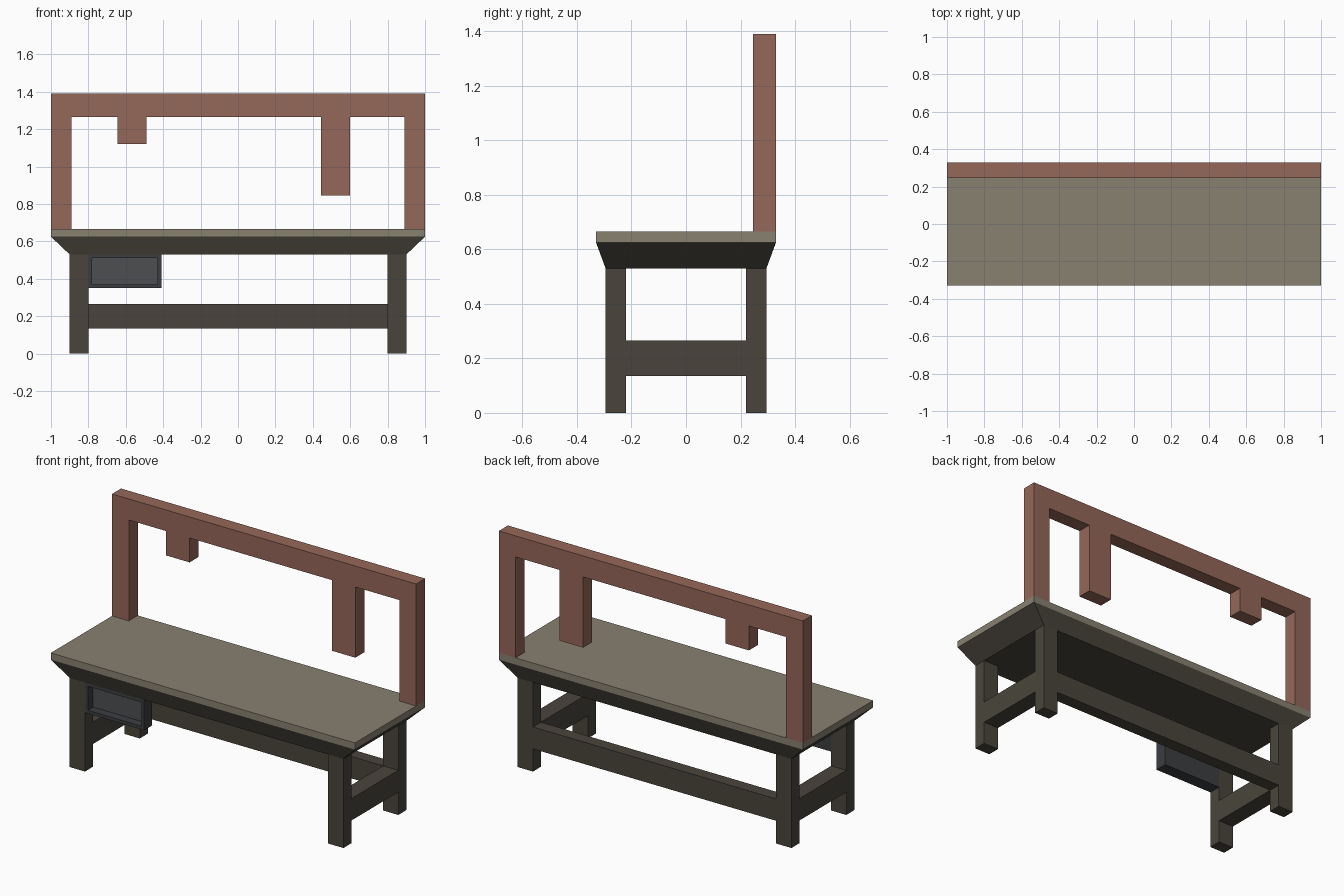
import bpy, bmesh
from math import radians

if "Cube" in bpy.data.objects:
    bpy.data.objects.remove(bpy.data.objects["Cube"])


def material(name, rgb):
    m = bpy.data.materials.new(name)
    m.diffuse_color = (*rgb, 1)
    m.use_nodes = True
    m.node_tree.nodes["Principled BSDF"].inputs["Base Color"].default_value = m.diffuse_color
    return m


def finish(bm, name, mat):
    bmesh.ops.recalc_face_normals(bm, faces=bm.faces[:])
    me = bpy.data.meshes.new(name)
    bm.to_mesh(me)
    bm.free()
    me.materials.append(mat)
    ob = bpy.data.objects.new(name, me)
    bpy.context.collection.objects.link(ob)
    return ob


def add_box(bm, lo, hi):
    verts = bmesh.ops.create_cube(bm, size=1)["verts"]
    for v in verts:
        v.co = [(a + b) / 2 + c * (b - a) for a, b, c in zip(lo, hi, v.co)]
    return verts


def merge_cells(bm):
    """Weld adjoining boxes into one shell and remove the shared inner walls."""
    bmesh.ops.remove_doubles(bm, verts=bm.verts[:], dist=1e-4)
    seen, inner = {}, set()
    for f in bm.faces:
        key = frozenset(v.index for v in f.verts)
        if key in seen:
            inner.update((f, seen[key]))
        seen[key] = f
    bmesh.ops.delete(bm, geom=list(inner), context='FACES')


top_wood = material("top_wood", (0.25, 0.22, 0.165))
dark_wood = material("dark_wood", (0.068, 0.06, 0.045))
red_wood = material("red_wood", (0.30, 0.135, 0.10))
dark_metal = material("dark_metal", (0.045, 0.047, 0.053))
panel_metal = material("panel_metal", (0.075, 0.077, 0.082))

# Table top
bm = bmesh.new()
add_box(bm, (-1, -0.33, 0.625), (1, 0.33, 0.665))
finish(bm, "table_top", top_wood)

# Base: legs, side and back stretchers, and the flared apron as one shell
xs, ys = (-0.9, -0.8, 0.8, 0.9), (-0.295, -0.22, 0.22, 0.295)
zs = (0, 0.135, 0.265, 0.53, 0.625)
bm = bmesh.new()
for i in range(3):
    for j in range(3):
        for k in range(4):
            leg = i != 1 and j != 1
            stretcher = k == 1 and (i != 1 or j == 2)
            if leg or stretcher or k == 3:
                add_box(bm, (xs[i], ys[j], zs[k]), (xs[i + 1], ys[j + 1], zs[k + 1]))
bm.verts.index_update()
bmesh.ops.remove_doubles(bm, verts=bm.verts[:], dist=1e-4)
bm.verts.index_update()
merge_cells(bm)
for v in bm.verts:
    if v.co.z > 0.6:
        if abs(v.co.x) > 0.85:
            v.co.x *= 1 / 0.9
        if abs(v.co.y) > 0.25:
            v.co.y *= 0.33 / 0.295
bmesh.ops.recalc_face_normals(bm, faces=bm.faces[:])
bmesh.ops.dissolve_limit(bm, angle_limit=radians(1), verts=bm.verts[:], edges=bm.edges[:])
finish(bm, "base_frame", dark_wood)

# Back rack: posts, top rail and two hanging blocks from one outline
outline = [(-1, 0.665), (-1, 1.39), (1, 1.39), (1, 0.665), (0.89, 0.665), (0.89, 1.265),
           (0.6, 1.265), (0.6, 0.845), (0.445, 0.845), (0.445, 1.265),
           (-0.49, 1.265), (-0.49, 1.12), (-0.645, 1.12), (-0.645, 1.265),
           (-0.89, 1.265), (-0.89, 0.665)]
bm = bmesh.new()
face = bm.faces.new([bm.verts.new((x, 0.245, z)) for x, z in outline])
ext = bmesh.ops.extrude_face_region(bm, geom=[face], use_keep_orig=True)["geom"]
bmesh.ops.translate(bm, vec=(0, 0.085, 0), verts=[g for g in ext if isinstance(g, bmesh.types.BMVert)])
finish(bm, "tool_rack", red_wood)

# Drawer: box with a recessed front
bm = bmesh.new()
add_box(bm, (-0.8, -0.295, 0.35), (-0.41, -0.22, 0.53))
bm.normal_update()
front = min(bm.faces, key=lambda f: f.calc_center_median().y)
bmesh.ops.inset_region(bm, faces=[front], thickness=0.027)
sink = bmesh.ops.extrude_face_region(bm, geom=[front])["geom"]
bmesh.ops.translate(bm, vec=(0, 0.05, 0), verts=[g for g in sink if isinstance(g, bmesh.types.BMVert)])
if front.is_valid:
    bm.faces.remove(front)
for f in bm.faces:
    c = f.calc_center_median()
    if abs(c.y + 0.245) < 0.001:
        f.material_index = 1
drawer = finish(bm, "drawer", dark_metal)
drawer.data.materials.append(panel_metal)
